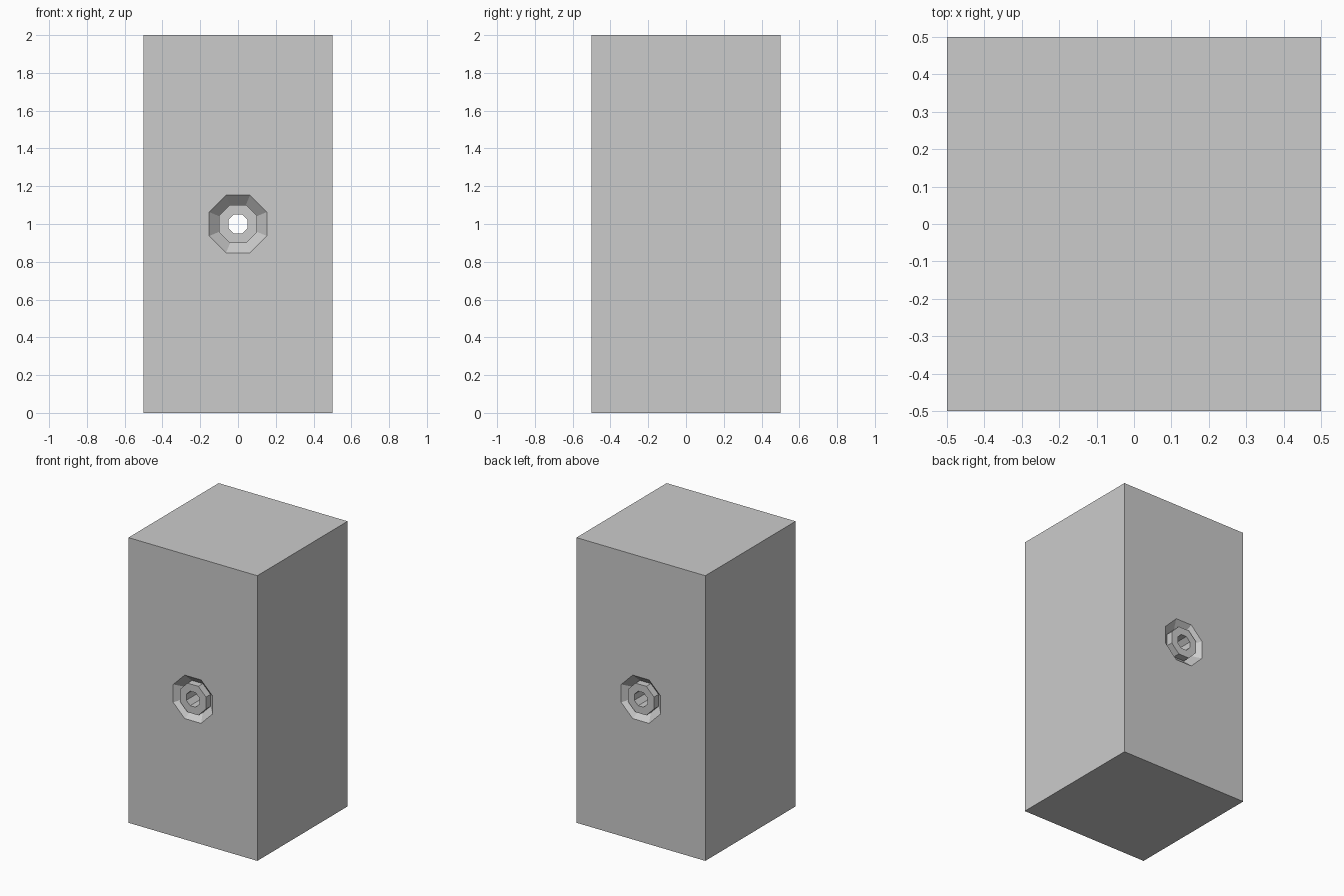
import bpy, bmesh
from math import sin, cos, pi

if "Cube" in bpy.data.objects:
    bpy.data.objects.remove(bpy.data.objects["Cube"])

SIDES = 8
MID = 1.0  # height of the hole centre

bm = bmesh.new()


def ring(radius, y):
    """Octagon with flat sides up, lying in the plane at depth y."""
    angles = [(k + 0.5) * 2 * pi / SIDES for k in range(SIDES)]
    return [bm.verts.new((radius * cos(a), y, MID + radius * sin(a))) for a in angles]


def square(y):
    """Four corners of the block's end face, counter-clockwise from upper right."""
    return [bm.verts.new((x, y, z)) for x, z in ((0.5, 2), (-0.5, 2), (-0.5, 0), (0.5, 0))]


# Sloped groove, flush collar and through hole, then mirrored at the back
profile = [(0.165, -0.5), (0.11, -0.45), (0.11, -0.5), (0.055, -0.5)]
profile += [(r, -y) for r, y in reversed(profile)]
rings = [ring(r, y) for r, y in profile]
for a, b in zip(rings, rings[1:]):
    for k in range(SIDES):
        n = (k + 1) % SIDES
        bm.faces.new((a[k], a[n], b[n], b[k]))

# Front and back faces around the octagonal openings
front, back = square(-0.5), square(0.5)
for corners, opening in ((front, rings[0]), (back, rings[-1])):
    for j in range(4):
        bm.faces.new((corners[j], opening[2 * j], opening[2 * j + 1]))
        bm.faces.new((corners[j], opening[2 * j + 1],
                      opening[(2 * j + 2) % SIDES], corners[(j + 1) % 4]))

# Side, top and bottom faces
for j in range(4):
    n = (j + 1) % 4
    bm.faces.new((front[j], front[n], back[n], back[j]))

bmesh.ops.recalc_face_normals(bm, faces=bm.faces[:])
mesh = bpy.data.meshes.new("drilled_block")
bm.to_mesh(mesh)
bm.free()
block = bpy.data.objects.new("drilled_block", mesh)
bpy.context.collection.objects.link(block)
